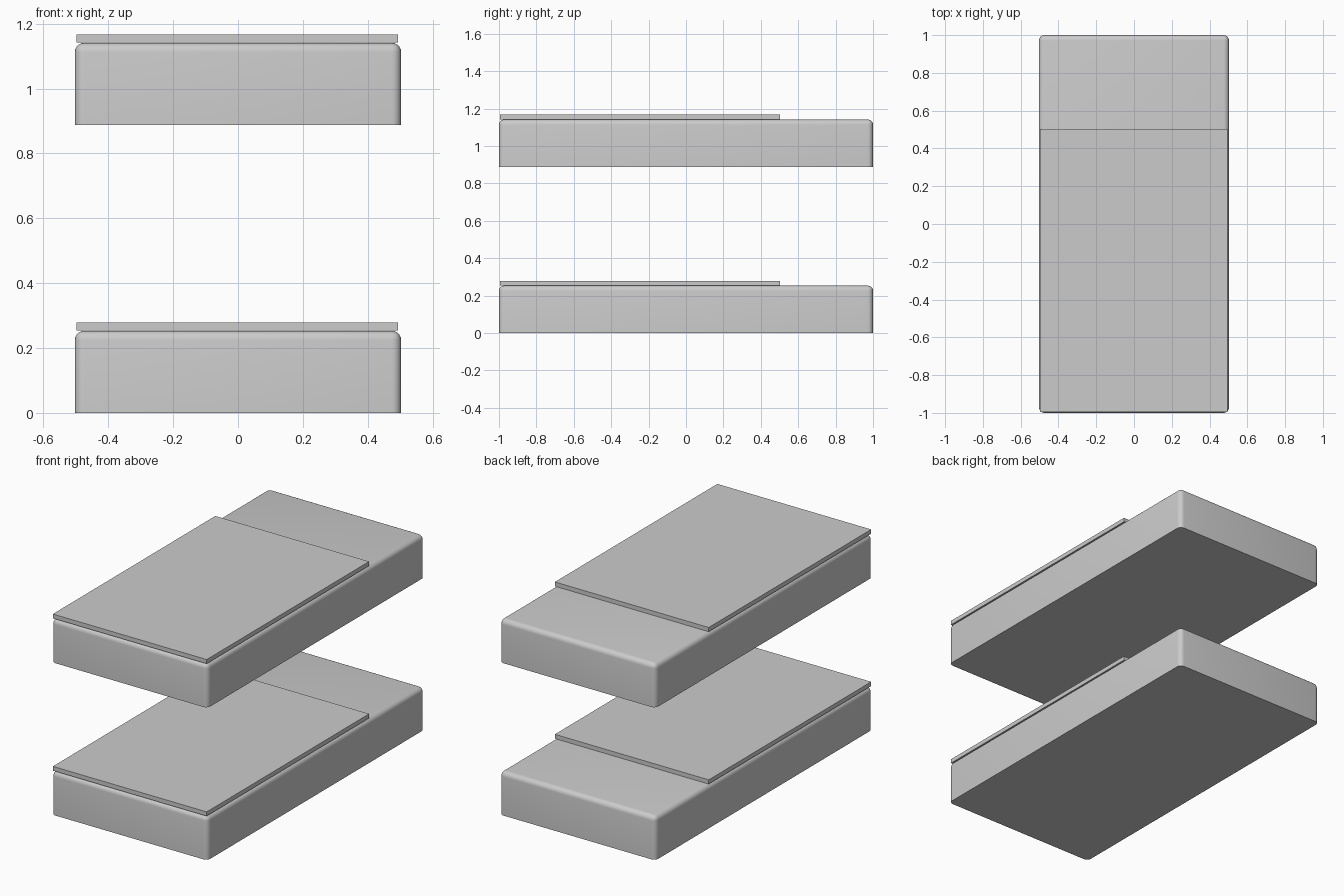
import bpy, bmesh

if "Cube" in bpy.data.objects:
    bpy.data.objects.remove(bpy.data.objects["Cube"])


def box(name, x0, x1, y0, y1, z0, z1, radius=0.0):
    bm = bmesh.new()
    bmesh.ops.create_cube(bm, size=1)
    for v in bm.verts:
        v.co.x = x1 if v.co.x > 0 else x0
        v.co.y = y1 if v.co.y > 0 else y0
        v.co.z = z1 if v.co.z > 0 else z0
    if radius:
        # round every edge except the flat underside
        edges = [e for e in bm.edges if max(v.co.z for v in e.verts) > z0 + 0.01]
        bmesh.ops.bevel(bm, geom=edges, offset=radius, segments=5,
                        profile=0.5, affect='EDGES')
    me = bpy.data.meshes.new(name)
    bm.to_mesh(me)
    bm.free()
    ob = bpy.data.objects.new(name, me)
    bpy.context.collection.objects.link(ob)
    if radius:
        bpy.ops.object.select_all(action='DESELECT')
        ob.select_set(True)
        bpy.context.view_layer.objects.active = ob
        bpy.ops.object.shade_smooth_by_angle(angle=0.6)
    return ob


# two stacked bunks, each a mattress with a thin blanket on top
for level, z in (("lower", 0.0), ("upper", 0.888)):
    box(level + "_mattress", -0.503, 0.503, -1, 1, z, z + 0.253, 0.028)
    box(level + "_blanket", -0.498, 0.494, -0.994, 0.502, z + 0.254, z + 0.279)
